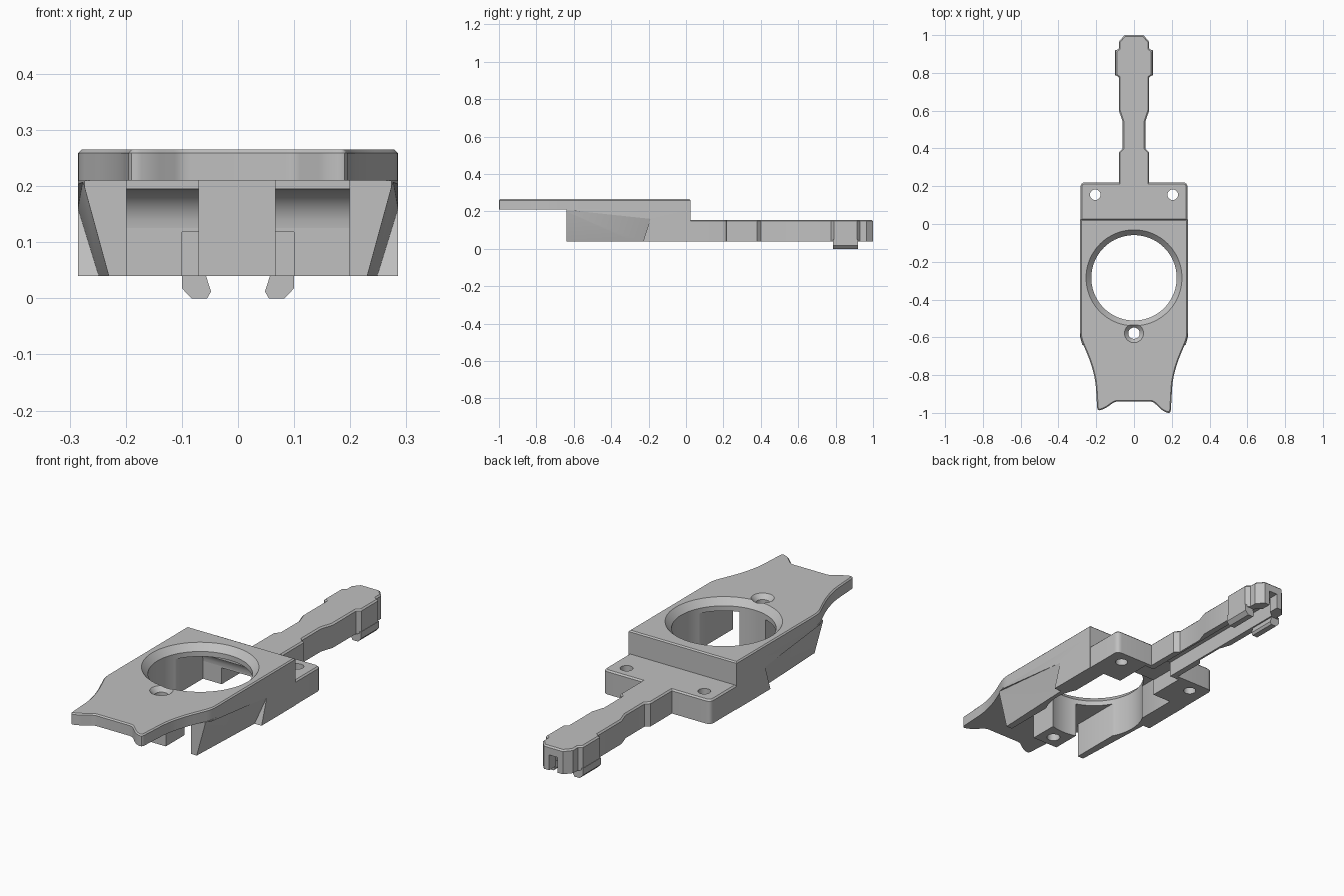
import bpy, bmesh
from math import cos, sin, pi
from mathutils import Vector, Matrix

cube = bpy.data.objects.get("Cube")
if cube:
    bpy.data.objects.remove(cube)

grey = bpy.data.materials.new("plain_grey")
grey.use_nodes = True
colour = (0.53, 0.53, 0.53, 1)
grey.diffuse_color = colour
grey.node_tree.nodes["Principled BSDF"].inputs["Base Color"].default_value = colour


def finish(name, bm):
    bmesh.ops.recalc_face_normals(bm, faces=bm.faces)
    mesh = bpy.data.meshes.new(name)
    bm.to_mesh(mesh)
    bm.free()
    mesh.materials.append(grey)
    ob = bpy.data.objects.new(name, mesh)
    bpy.context.collection.objects.link(ob)
    return ob


def rounded(points, steps=4):
    """Outline points (x, y, optional corner size) with the corners rounded."""
    out = []
    for i, p in enumerate(points):
        c = Vector(p[:2])
        if len(p) < 3:
            out.append(c)
            continue
        a, b = Vector(points[i - 1][:2]), Vector(points[(i + 1) % len(points)][:2])
        a, b = c + (a - c).normalized() * p[2], c + (b - c).normalized() * p[2]
        for k in range(steps + 1):
            t = k / steps
            out.append(a * (1 - t) ** 2 + c * 2 * t * (1 - t) + b * t * t)
    return out


def mirrored(half):
    return half + [(-p[0], *p[1:]) for p in reversed(half)]


def inset(points, d):
    """Move a clockwise outline inwards by d with mitred corners."""
    out = []
    for i, p in enumerate(points):
        a = (p - points[i - 1]).normalized()
        b = (points[(i + 1) % len(points)] - p).normalized()
        na, nb = Vector((a.y, -a.x)), Vector((b.y, -b.x))
        out.append(p + (na + nb) * d / (1 + na.dot(nb)))
    return out


def prism(name, points, lo, hi, axis="z", chamfer=0):
    place = {"x": lambda a, b, h: (h, a, b), "y": lambda a, b, h: (a, h, b),
             "z": lambda a, b, h: (a, b, h)}[axis]
    points = [Vector(p[:2]) for p in points]
    n = len(points)
    layers = [(points, lo), (points, hi - chamfer)]
    if chamfer:
        area = sum(points[i - 1].cross(points[i]) for i in range(n))
        layers.append((inset(points, chamfer if area < 0 else -chamfer), hi))
    bm = bmesh.new()
    rings = [[bm.verts.new(place(p.x, p.y, h)) for p in ps] for ps, h in layers]
    bm.faces.new(rings[0])
    bm.faces.new(rings[-1])
    for low, high in zip(rings, rings[1:]):
        for i in range(n):
            bm.faces.new((low[i - 1], low[i], high[i], high[i - 1]))
    return finish(name, bm)


def box(name, x0, x1, y0, y1, z0, z1):
    return prism(name, [(x0, y0), (x1, y0), (x1, y1), (x0, y1)], z0, z1)


def drill(x, y, z0, z1, r0, r1, sides=64):
    bm = bmesh.new()
    bmesh.ops.create_cone(bm, cap_ends=True, segments=sides, radius1=r0, radius2=r1,
                          depth=z1 - z0, matrix=Matrix.Translation((x, y, (z0 + z1) / 2)))
    return finish("cutter", bm)


def hull(points):
    bm = bmesh.new()
    for p in points:
        bm.verts.new(p)
    bmesh.ops.convex_hull(bm, input=bm.verts)
    return finish("cutter", bm)


def cut(ob, cutters):
    bpy.context.view_layer.objects.active = ob
    for c in cutters:
        m = ob.modifiers.new("cut", "BOOLEAN")
        m.operation, m.solver, m.object = "DIFFERENCE", "EXACT", c
        bpy.ops.object.modifier_apply(modifier=m.name)


# Top plate with two horns at the front, the left one slightly longer
half_plate = [(0.285, 0.025), (0.285, -0.6, 0.03), (0.228, -0.735, 0.05),
              (0.204, -0.83, 0.04), (0.194, -1.005, 0.02), (0.155, -0.992, 0.018),
              (0.1, -0.94, 0.015)]
outline = [(x, y + (0.014 if x < 0 and y < -0.97 else 0), *r)
           for x, y, *r in mirrored(half_plate)]
top_plate = prism("top_plate", rounded(outline), 0.21, 0.265, chamfer=0.006)

# Lower body with side walls and a rear wall
lower_body = prism("lower_body", mirrored([(0.285, 0.025), (0.285, -0.6), (0.274, -0.64)]),
                   0.04, 0.21)

# Screw post under the plate
screw_post = box("screw_post", -0.07, 0.067, -0.64, -0.5, 0.04, 0.21)

# Rear mounting tabs and the stepped arm
half_arm = [(0.283, 0.02), (0.283, 0.22, 0.025), (0.08, 0.22), (0.08, 0.38),
            (0.06, 0.4), (0.06, 0.54), (0.08, 0.6), (0.08, 0.775), (0.098, 0.79),
            (0.098, 0.915), (0.08, 0.93), (0.08, 0.965), (0.05, 1.0)]
rear_arm = prism("rear_arm", rounded(mirrored(half_arm)), 0.04, 0.155, chamfer=0.007)

# Hollow under the plate, with a rounded rear corner
arc = [(-0.05 + 0.07 * sin(k * pi / 16), 0.125 + 0.07 * cos(k * pi / 16)) for k in range(9)]
cavity = prism("cutter", [(-0.7, 0), (-0.7, 0.22), (-0.05, 0.22)] + arc
               + [(0.05, 0.125), (0.05, 0)], -0.199, 0.199, axis="x")

# Slanted reliefs on the outside of the walls
reliefs = []
for s in (1, -1):
    reliefs.append(hull([(s * x, y, z) for x, y, z in (
        (0.276, -0.66, 0.21), (0.224, -0.66, 0.02), (0.33, -0.66, 0.21), (0.33, -0.66, 0.02),
        (0.285, -0.19, 0.16), (0.242, -0.236, 0.02),
        (0.33, -0.19, 0.16), (0.33, -0.236, 0.02))]))

# Holes
big_hole = drill(0, -0.285, -0.1, 0.4, 0.226, 0.226, 96)
big_rim = drill(0, -0.285, 0.225, 0.275, 0.218, 0.263, 96)
screw_hole = drill(0, -0.578, -0.1, 0.4, 0.03, 0.03, 32)
screw_rim = drill(0, -0.578, 0.235, 0.275, 0.022, 0.06, 32)
tab_holes = [drill(s * 0.205, 0.155, -0.1, 0.3, 0.028, 0.028, 32) for s in (1, -1)]

# Channel under the arm and the gap between the tabs
slot = prism("cutter", mirrored([(0.05, 0.18), (0.05, 0.93), (0.022, 0.95), (0.022, 1.1)]),
             -0.1, 0.113)
gap = box("cutter", -0.1, 0.1, -0.1, 0.2, -0.1, 0.118)

cut(top_plate, [big_hole, big_rim, screw_hole, screw_rim])
cut(lower_body, [cavity, big_hole] + reliefs)
cut(screw_post, [big_hole, screw_hole])
cut(rear_arm, [gap, slot] + tab_holes)

# Snap hooks below the arm tip
parts = [top_plate, lower_body, screw_post, rear_arm]
for side, s in (("left", 1), ("right", -1)):
    profile = [(0.057, 0.05), (0.057, 0.04), (0.048, 0.012), (0.055, 0), (0.083, 0),
               (0.1, 0.018), (0.1, 0.05)]
    parts.append(prism(side + "_hook", [(s * x, z) for x, z in profile], 0.785, 0.92, axis="y"))

for ob in list(bpy.data.objects):
    if ob.name.startswith("cutter"):
        bpy.data.objects.remove(ob)

bpy.ops.object.select_all(action="DESELECT")
for ob in parts:
    ob.select_set(True)
bpy.context.view_layer.objects.active = top_plate
bpy.ops.object.shade_smooth_by_angle(angle=pi / 6)
